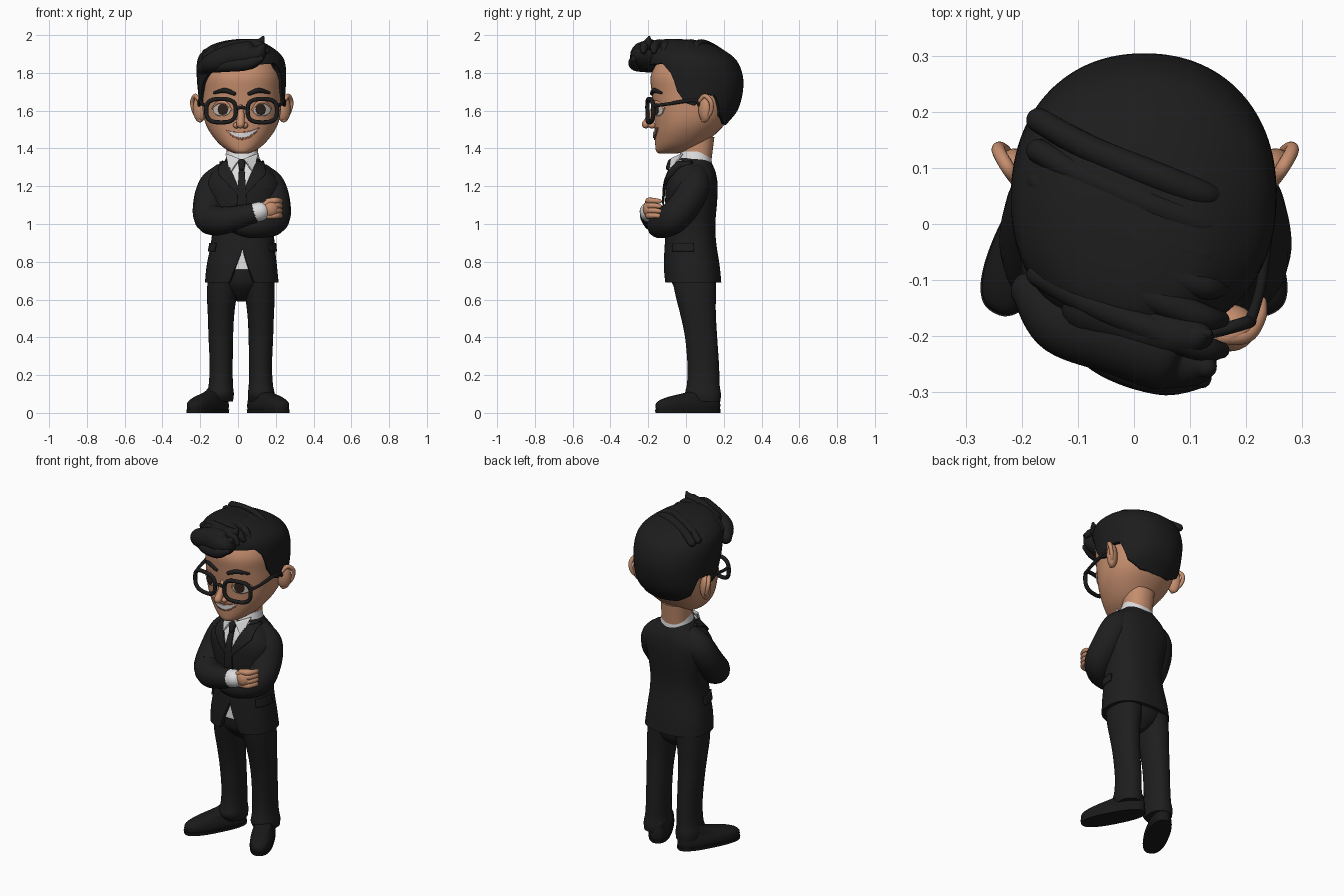
import bpy, math
from mathutils import Vector

if "Cube" in bpy.data.objects:
    bpy.data.objects.remove(bpy.data.objects["Cube"])

def mat(name, r, g, b):
    m = bpy.data.materials.new(name)
    m.diffuse_color = (r, g, b, 1)
    m.use_nodes = True
    m.node_tree.nodes["Principled BSDF"].inputs["Base Color"].default_value = m.diffuse_color
    return m

SUIT = mat("suit black", .013, .013, .013)
HAIR = mat("hair black", .012, .012, .012)
SHOE = mat("shoe black", .010, .010, .010)
WHITE = mat("shirt white", .72, .72, .73)
SKIN = mat("skin", .56, .27, .155)
EYE = mat("eye white", .62, .56, .52)
IRIS = mat("iris dark", .03, .018, .012)
LIP = mat("lip brown", .33, .11, .07)

# ---------- helpers ----------
def spline(pts, n=8):
    """Catmull-Rom through tuples of any length."""
    P = [pts[0]] + list(pts) + [pts[-1]]
    out = []
    for a, b, c, d in zip(P, P[1:], P[2:], P[3:]):
        for k in range(n):
            t = k / n
            out.append(tuple(.5 * (2*q + (r-p)*t + (2*p-5*q+4*r-s)*t*t + (3*q-p-3*r+s)*t**3)
                             for p, q, r, s in zip(a, b, c, d)))
    return out + [tuple(pts[-1])]

def lin(T, x):
    """Row of table T at first-column value x."""
    for a, b in zip(T, T[1:]):
        if x <= b[0]:
            f = min(1, max(0, (x - a[0]) / ((b[0] - a[0]) or 1)))
            return [p + (q - p) * f for p, q in zip(a, b)]
    return list(T[-1])

def section(T, z, th, p, s=1.0):
    """Point on a superellipse section; rows are (z, cx, half width, y front, y back)."""
    _, cx, hw, yf, yb = lin(T, z)
    c, n = math.cos(th), math.sin(th)
    e = 2 / p
    return (cx + s*hw*math.copysign(abs(c)**e, c),
            (yf+yb)/2 + s*(yb-yf)/2*math.copysign(abs(n)**e, n), z)

def front_y(T, x, z, p):
    _, cx, hw, yf, yb = lin(T, z)
    u = min(1, abs((x - cx) / hw))
    return (yf+yb)/2 - (yb-yf)/2 * (1 - u**p)**(1/p)

def obj(name, verts, faces, m, angle=50):
    me = bpy.data.meshes.new(name)
    me.from_pydata(verts, [], faces)
    me.materials.append(m)
    o = bpy.data.objects.new(name, me)
    bpy.context.collection.objects.link(o)
    bpy.ops.object.select_all(action='DESELECT')
    o.select_set(True)
    bpy.context.view_layer.objects.active = o
    bpy.ops.object.shade_smooth_by_angle(angle=math.radians(angle))
    return o

def loft(name, rows, m, p=2.2, low=None, n=64, nr=36):
    """Stacked sections; low(theta) gives an uneven lower edge with a turned-in rim."""
    T = rows
    V, F = [], []
    ths = [2*math.pi*j/n for j in range(n)]
    if low:
        V += [section(T, low(t), t, p, .86) for t in ths]
    for i in range(nr + 1):
        t = (1 - math.cos(math.pi * i / nr)) / 2
        for th in ths:
            z0 = low(th) if low else T[0][0]
            V.append(section(T, z0 + (T[-1][0] - z0) * t, th, p))
    L = len(V) // n
    for i in range(L - 1):
        for j in range(n):
            k = (j + 1) % n
            F.append((i*n+j, i*n+k, (i+1)*n+k, (i+1)*n+j))
    F.append(tuple(range((L-1)*n, L*n)))
    if not low:
        F.append(tuple(reversed(range(n))))
    return obj(name, V, F, m)

def tube(name, pts, m, closed=False, res=6):
    """Round sweep through (x, y, z, radius) points with domed ends."""
    P = list(pts) if closed else spline(pts)
    if not closed:
        for end in (0, 1):
            a, b = (P[-1], P[-2]) if end else (P[0], P[1])
            d = (Vector(a[:3]) - Vector(b[:3])).normalized()
            cap = [tuple(Vector(a[:3]) + d*a[3]*math.sin(k)) + (a[3]*math.cos(k),) for k in (.4, .8, 1.2, 1.5)]
            P = P + cap if end else cap[::-1] + P
    cu = bpy.data.curves.new(name, 'CURVE')
    cu.dimensions, cu.bevel_depth, cu.bevel_resolution, cu.use_fill_caps = '3D', 1, res, True
    s = cu.splines.new('POLY')
    s.points.add(len(P) - 1)
    s.use_cyclic_u = closed
    for q, v in zip(s.points, P):
        q.co, q.radius = (*v[:3], 1), v[3]
    o = bpy.data.objects.new(name, cu)
    bpy.context.collection.objects.link(o)
    bpy.ops.object.select_all(action='DESELECT')
    o.select_set(True)
    bpy.context.view_layer.objects.active = o
    cu.materials.append(m)
    bpy.ops.object.convert(target='MESH')
    bpy.ops.object.shade_smooth_by_angle(angle=math.radians(60))
    return bpy.context.object

def patch(name, f, m, thick=.008, nu=20, nv=8):
    """Thin plate through f(u, v)."""
    V = [f(i/nu, j/nv) for j in range(nv+1) for i in range(nu+1)]
    w = nu + 1
    F = [(j*w+i, j*w+i+1, (j+1)*w+i+1, (j+1)*w+i) for j in range(nv) for i in range(nu)]
    o = obj(name, V, F, m)
    s = o.modifiers.new("thickness", 'SOLIDIFY')
    s.thickness, s.offset = thick, 0
    return o

def ball(name, c, r, m, rot=0):
    T = [(-r[2]*math.cos(a), 0, r[0]*math.sin(a)+1e-4, -r[1]*math.sin(a)-1e-4, r[1]*math.sin(a)+1e-4)
         for a in (math.pi*k/24 for k in range(25))]
    o = loft(name, T, m, 2, n=32, nr=24)
    o.location, o.rotation_euler.z = c, rot
    return o

# ---------- head ----------
HP = 2.2
HEAD = spline([(1.372, .02, .03, -.14, -.06), (1.385, .02, .065, -.158, .02), (1.42, .02, .115, -.163, .09),
               (1.48, .02, .165, -.165, .16), (1.54, .02, .195, -.167, .215), (1.61, .02, .208, -.172, .25),
               (1.70, .02, .21, -.182, .27), (1.79, .02, .208, -.185, .265), (1.87, .02, .16, -.13, .2), (1.92, .02, .04, 0, .08)])
loft("head", HEAD, SKIN, HP)
loft("neck", [(1.3, .025, .08, -.02, .13), (1.46, .02, .085, -.03, .15)], SKIN)
face = lambda x, z, off: (x, front_y(HEAD, x, z, HP) - off, z)
tube("nose", [(.015, -.168, 1.62, .014), (.015, -.185, 1.57, .02), (.013, -.212, 1.528, .022)], SKIN)
for s in (-1, 1):
    X = lambda d: .02 + s*d
    ball("nostril", (.014 + s*.022, -.18, 1.522), (.018, .022, .016), SKIN)
    ball("ear", (X(.222), .1, 1.61), (.04, .03, .072), SKIN, s*.7)
    tube("ear_rim", [(X(.225), .07, 1.65, .010), (X(.245), .1, 1.678, .012), (X(.262), .132, 1.645, .012),
                     (X(.25), .13, 1.59, .011), (X(.222), .09, 1.55, .012)], SKIN)

    def disc(cx, cz, rx, rz, off):
        return lambda u, v: face(cx - rx*math.cos(math.pi*u), cz + rz*math.sin(math.pi*u)*(2*v-1), off)
    patch("eye", disc(X(.105), 1.607, .046, .036, .004), EYE)
    patch("iris", disc(X(.1), 1.607, .026, .029, .009), IRIS, .005)
    tube("eyelid", [face(X(.056), 1.605, .004) + (.005,), face(X(.085), 1.641, .006) + (.008,),
                    face(X(.125), 1.642, .006) + (.008,), face(X(.155), 1.612, .004) + (.005,)], SKIN)
    tube("eyebrow", [face(X(.04), 1.69, .002) + (.010,), face(X(.09), 1.707, .002) + (.013,),
                     face(X(.145), 1.695, .002) + (.007,)], HAIR)

def smile(w, z0, up, t, off):
    def f(u, v):
        d = 2*u - 1
        return face(.026 + w*d, z0 + up*d*d + .007*d + t*(1 - d*d)*(v - .5), off)
    return f
patch("lips", smile(.09, 1.467, .037, .042, .002), LIP)
patch("teeth", smile(.082, 1.469, .034, .026, .007), WHITE, .006)

# ---------- glasses ----------
gy = lambda x: -.205 + .9*(x - .02)**2
for cx, s in ((-.09, -1), (.129, 1)):
    pts = []
    for k in range(48):
        c, n = math.cos(k*math.pi/24), math.sin(k*math.pi/24)
        x = cx + .078*math.copysign(abs(c)**.7, c)
        pts.append((x, gy(x), 1.6 + .062*math.copysign(abs(n)**.7, n), .0115))
    tube("glasses_rim", pts, HAIR, closed=True, res=3)
    xo = cx + s*.078
    tube("glasses_temple", [(xo, gy(xo), 1.625, .010), (.02+s*.208, -.1, 1.635, .009), (.02+s*.222, .04, 1.655, .011),
                            (.02+s*.225, .07, 1.63, .009)], HAIR, res=3)
tube("glasses_bridge", [(-.012, -.205, 1.61, .009), (.02, -.209, 1.618, .009), (.051, -.205, 1.61, .009)], HAIR, res=3)

# ---------- hair ----------
CAP = spline([(1.50, .02, .17, -.1, .19), (1.54, .02, .2, -.13, .225), (1.60, .02, .222, -.16, .272),
              (1.68, .02, .23, -.18, .298), (1.77, .018, .236, -.195, .303), (1.85, .016, .234, -.205, .278),
              (1.90, .012, .212, -.2, .232), (1.945, .01, .155, -.18, .15), (1.97, .02, .09, -.15, .05), (1.98, .03, .02, -.1, -.04)])
LINE = [(0, 1.82), (44, 1.81), (60, 1.74), (76, 1.64), (88, 1.625), (96, 1.685), (112, 1.68), (126, 1.575), (150, 1.53), (180, 1.525)]
PART = [(0, 1.84), (50, 1.85), (60, 1.80), (66, 1.72)]
def hairline(th):
    d = math.degrees(math.acos(max(-1, min(1, -math.sin(th)))))
    z = lin(LINE, d)[1]
    return max(z, lin(PART, d)[1]) if math.cos(th) > 0 and d < 66 else z
loft("hair_cap", CAP, HAIR, 2.15, hairline, n=120)
tube("quiff", [(-.185, -.12, 1.825, .035), (-.13, -.178, 1.855, .055), (-.03, -.2, 1.882, .07),
               (.06, -.225, 1.893, .075), (.105, -.245, 1.905, .05), (.128, -.255, 1.935, .02)], HAIR)
tube("quiff_tip", [(-.08, -.15, 1.90, .05), (.04, -.19, 1.93, .045), (.11, -.2, 1.955, .03), (.132, -.195, 1.988, .008)], HAIR)
tube("quiff_lower_lock", [(-.17, -.14, 1.82, .02), (-.06, -.235, 1.835, .03), (.05, -.27, 1.85, .035), (.12, -.275, 1.875, .018)], HAIR)
for k in range(6):
    y = -.19 + .055*k
    tube("hair_strand", [(-.17, y+.1, 1.885 + .004*k, .022), (-.08, y+.05, 1.934, .024), (.04, y, 1.952, .026),
                         (.12, y-.03, 1.942, .024), (.155, y-.035, 1.915, .015)], HAIR)

# ---------- jacket, shirt and tie ----------
JP = 2.4
COAT = spline([(.69, .02, .195, -.115, .187), (.78, .02, .186, -.118, .178), (.90, .025, .168, -.112, .16),
               (1.0, .027, .165, -.105, .155), (1.12, .025, .185, -.11, .165), (1.21, .025, .198, -.105, .167),
               (1.27, .025, .165, -.085, .158), (1.315, .025, .115, -.06, .14), (1.35, .025, .085, -.035, .12)])
def hem(th):
    x = section(COAT, .72, th, JP)[0] - .02
    return .69 + (max(0, .175 - 2.6*abs(x)) if math.sin(th) < 0 else 0)
loft("jacket", COAT, SUIT, JP, hem, n=128)
loft("shirt_waist", [(.76, .02, .15, -.102, .15), (.93, .02, .14, -.09, .14)], WHITE, JP)
coat = lambda x, z, off: (x, front_y(COAT, x, z, JP) - off, z)
vee = lambda z: max(.001, (z - 1.15)*.42)
patch("shirt_front", lambda u, v: coat(.02 + (2*u-1)*vee(1.15+.19*v), 1.15+.19*v, .004), WHITE, nv=16)
patch("tie", lambda u, v: coat(.02 + (2*u-1)*(.030 - .016*v), 1.05+.25*v, .012), SUIT, nv=16)
tube("tie_knot", [(.02, -.078, 1.325, .02), (.02, -.092, 1.298, .015)], SUIT)
loft("collar", [(1.29, .025, .1, -.05, .14), (1.345, .025, .09, -.04, .135), (1.385, .023, .082, -.028, .13)], WHITE)
for s in (-1, 1):
    def lapel(u, v):
        z = 1.12 + .21*v
        w = .075*min(1, v*1.5) * (1 if v < .7 else 1 - 1.5*(v-.7))
        return coat(.02 + s*(vee(z) + w*u), z, .009)
    patch("lapel", lapel, SUIT, .012, nv=24)
    A, B, C = Vector((.02+s*.012, -.078, 1.345)), Vector((.02+s*.085, -.02, 1.372)), Vector((.02+s*.06, -.088, 1.27))
    patch("collar_wing", lambda u, v: tuple(A.lerp(B, u).lerp(C, v)), WHITE, .01)
    a0 = -math.pi/2 + s*math.radians(52)
    patch("pocket_flap", lambda u, v: section(COAT, .855 + .045*v, a0 + s*math.radians(42)*u, JP, 1.025), SUIT, .01)

# ---------- crossed arms ----------
tube("right_sleeve", [(-.085, .055, 1.25, .07), (-.13, .045, 1.195, .083), (-.153, .0, 1.11, .084), (-.148, -.07, 1.03, .083),
                      (-.085, -.14, 1.018, .075), (0, -.175, 1.035, .064), (.075, -.19, 1.055, .056)], SUIT)
tube("left_sleeve", [(.125, .055, 1.25, .07), (.17, .045, 1.195, .083), (.193, .0, 1.11, .084), (.19, -.07, 1.03, .083),
                     (.13, -.125, 1.0, .075), (.04, -.14, .995, .065), (-.05, -.12, 1.03, .055)], SUIT)
tube("right_cuff", [(.09, -.193, 1.06, .052), (.115, -.195, 1.066, .051)], WHITE)
ball("hand", (.17, -.185, 1.08), (.048, .042, .05), SKIN)
for k in range(4):
    z = 1.042 + .026*k
    tube("finger", [(.16, -.2, z, .016), (.2, -.195, z+.003, .017), (.222, -.165, z+.003, .014), (.225, -.14, z, .012)], SKIN)
tube("thumb", [(.14, -.2, 1.1, .017), (.17, -.2, 1.122, .015), (.2, -.185, 1.13, .012)], SKIN)

# ---------- trousers and shoes ----------
loft("trouser_seat", spline([(.59, .017, .02, .02, .1), (.63, .017, .09, -.03, .14), (.69, .018, .15, -.075, .16),
                             (.78, .02, .155, -.085, .165)]), SUIT)
LEG = [(.06, .108, .066, .02, .182), (.10, .108, .071, -.005, .185), (.15, .106, .064, .005, .178), (.25, .104, .061, .008, .175),
       (.40, .106, .065, -.005, .165), (.52, .105, .07, -.03, .158), (.62, .1, .079, -.055, .158), (.74, .085, .09, -.08, .16)]
FOOT = spline([(.012, 0, .06, -.285, .083), (.035, 0, .064, -.29, .086), (.06, 0, .06, -.278, .085),
               (.085, 0, .05, -.215, .08), (.11, 0, .045, -.1, .075), (.135, 0, .04, -.05, .06)])
for s in (-1, 1):
    loft("trouser_leg", spline([(z, .015 + s*x, w, f, b) for z, x, w, f, b in LEG]), SUIT)
    for name, rows in (("shoe", FOOT), ("sole", [(0, 0, .064, -.29, .087), (.018, 0, .066, -.293, .089)])):
        o = loft(name, rows, SHOE, 2.5)
        o.location, o.rotation_euler.z = (s*.112, .1, 0), s*math.radians(28)
